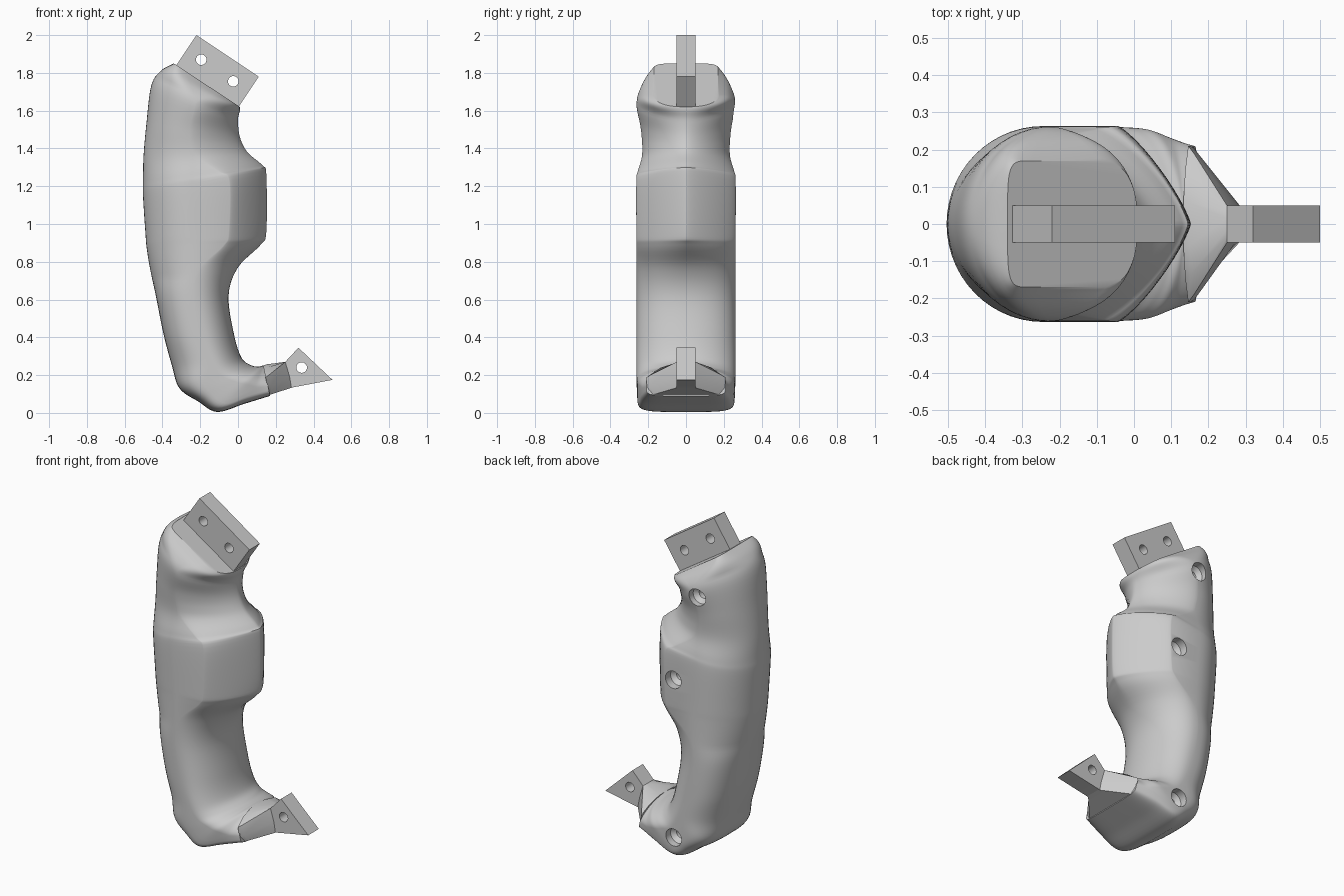
import bpy, bmesh
from math import sin, cos, pi, radians
from mathutils import Vector

cube = bpy.data.objects.get("Cube")
if cube:
    bpy.data.objects.remove(cube)

grey = bpy.data.materials.new("light_grey_plastic")
grey.use_nodes = True
grey.diffuse_color = (0.6, 0.6, 0.6, 1)
grey.node_tree.nodes["Principled BSDF"].inputs["Base Color"].default_value = grey.diffuse_color


def make_object(name, bm):
    bmesh.ops.recalc_face_normals(bm, faces=bm.faces)
    if bm.calc_volume(signed=True) < 0:
        bmesh.ops.reverse_faces(bm, faces=bm.faces)
    mesh = bpy.data.meshes.new(name)
    bm.to_mesh(mesh)
    bm.free()
    mesh.materials.append(grey)
    obj = bpy.data.objects.new(name, mesh)
    bpy.context.collection.objects.link(obj)
    return obj


def loft(name, rings):
    """Skin a list of equal-length closed rings and cap both ends."""
    bm = bmesh.new()
    loops = [[bm.verts.new(p) for p in ring] for ring in rings]
    n = len(loops[0])
    for a, b in zip(loops, loops[1:]):
        for i in range(n):
            j = (i + 1) % n
            bm.faces.new((a[i], a[j], b[j], b[i]))
    bm.faces.new(loops[0])
    bm.faces.new(loops[-1])
    return make_object(name, bm)


def plate(name, outline, half):
    """Flat bracket from an x-z outline."""
    return loft(name, [[(x, y, z) for x, z in outline] for y in (-half, half)])


def cut(target, cutter):
    mod = target.modifiers.new(cutter.name, 'BOOLEAN')
    mod.operation = 'DIFFERENCE'
    mod.solver = 'MANIFOLD'
    mod.object = cutter
    bpy.context.view_layer.objects.active = target
    bpy.ops.object.modifier_apply(modifier=mod.name)
    bpy.data.objects.remove(cutter)


def drill(target, x, z, stations, sides=24):
    """Turned hole along y; stations are (y, radius)."""
    angles = [2 * pi * i / sides for i in range(sides)]
    cut(target, loft("drill", [[(x + r * cos(a), y, z + r * sin(a)) for a in angles]
                               for y, r in stations]))


def section(row, steps=14):
    """Tilted slice: rounded back, straight sides, tapered nose."""
    xb, zb, xf, zf, w, r, s, p = row
    back, front = Vector((xb, 0, zb)), Vector((xf, 0, zf))
    axis = (front - back).normalized()
    length = (front - back).length
    s = min(s, length - r - 0.005)
    q = max(2, min(5, 0.45 / r))
    half = []
    for i in range(steps + 1):
        t = pi / 2 * i / steps
        half.append((r * (1 - max(cos(t), 0) ** (2 / q)), w * sin(t) ** (2 / q)))
    for i in range(steps + 1):
        t = pi / 2 * i / steps
        half.append((length - s + s * sin(t) ** (2 / p), w * max(cos(t), 0) ** (2 / p)))
    half[-1] = (length, 0)
    ring = half + [(u, -v) for u, v in half[-2:0:-1]]
    return [back + axis * u + Vector((0, v, 0)) for u, v in ring]


def smooth_rows(rows, steps=6):
    """Catmull-Rom blend between the key slices."""
    out = []
    for i in range(len(rows) - 1):
        four = [rows[max(0, min(len(rows) - 1, i + k))] for k in (-1, 0, 1, 2)]
        for j in range(steps):
            t = j / steps
            out.append([b + t / 2 * (c - a + t * (2 * a - 5 * b + 4 * c - d
                        + t * (3 * (b - c) + d - a))) for a, b, c, d in zip(*four)])
    return out + [rows[-1]]


# Grip body: back x, back z, front x, front z, half width, back round, nose, nose power
slices = [
    (-.34, 1.85, .01, 1.62, .17, .08, .12, 2.4),
    (-.41, 1.81, .01, 1.6, .23, .18, .18, 2),
    (-.46, 1.73, 0, 1.55, .262, .25, .24, 1.6),
    (-.485, 1.53, .01, 1.46, .238, .23, .26, 1.5),
    (-.5, 1.36, .05, 1.38, .232, .26, .28, 1.5),
    (-.503, 1.23, .13, 1.31, .255, .26, .24, 1.35),
    (-.503, 1.15, .15, 1.26, .263, .26, .2, 1.25),
    (-.49, .95, .15, .96, .263, .26, .2, 1.25),
    (-.483, .87, .12, .89, .263, .26, .2, 1.4),
    (-.465, .76, 0, .77, .263, .24, .2, 1.9),
    (-.435, .62, -.05, .62, .263, .2, .18, 2.1),
    (-.395, .42, -.02, .41, .263, .19, .17, 2.1),
    (-.35, .25, .02, .29, .263, .19, .16, 2),
    (-.31, .13, .07, .252, .262, .16, .17, 1.9),
    (-.21, .06, .105, .245, .26, .12, .15, 1.9),
    (-.11, .005, .12, .247, .255, .1, .13, 1.9),
    (.03, .047, .13, .25, .24, .08, .12, 1.8),
    (.17, .09, .135, .25, .21, .05, .11, 1.7),
]
body = loft("grip_body", [section(row) for row in smooth_rows(slices)])

# Countersunk screw holes on one side
for x, z in ((-.25, 1.61), (-.1, 1.08), (-.1, .135)):
    drill(body, x, z, ((.1, .03), (.19, .03), (.215, .052), (.4, .052)))

# Upper mounting tab with two through holes
tab = plate("upper_tab", [(-.22, 2), (.11, 1.78), (0, 1.615), (-.33, 1.835)], .05)
for x, z in ((-.195, 1.87), (-.025, 1.755)):
    drill(tab, x, z, ((-.1, .028), (.1, .028)))

# Tapered neck between foot and lower tab, squaring off toward the tab
outline = [(-.85, 0), (-1, .25), (-1, .6), (-.7, .85), (-.3, 1),
           (.3, 1), (.7, .85), (1, .6), (1, .25), (.85, 0)]
neck = loft("foot_neck", [
    [(x0 + (x1 - x0) * min(1, h * f), y * w, z0 + (z1 - z0) * min(1, h * f)) for y, h in outline]
    for x0, z0, x1, z1, w, f in ((.165, .095, .133, .25, .21, 1),
                                 (.18, .1, .15, .257, .19, 1.05),
                                 (.29, .135, .25, .27, .05, 1.7))])

# Lower mounting tab with one through hole
hook = plate("lower_tab", [(.22, .24), (.25, .27), (.32, .345), (.5, .175), (.29, .135), (.25, .125)], .05)
drill(hook, .337, .24, ((-.1, .028), (.1, .028)))

# Smooth shading with crisp edges
for obj in (body, tab, neck, hook):
    bpy.ops.object.select_all(action='DESELECT')
    obj.select_set(True)
    bpy.context.view_layer.objects.active = obj
    bpy.ops.object.shade_smooth_by_angle(angle=radians(32))
